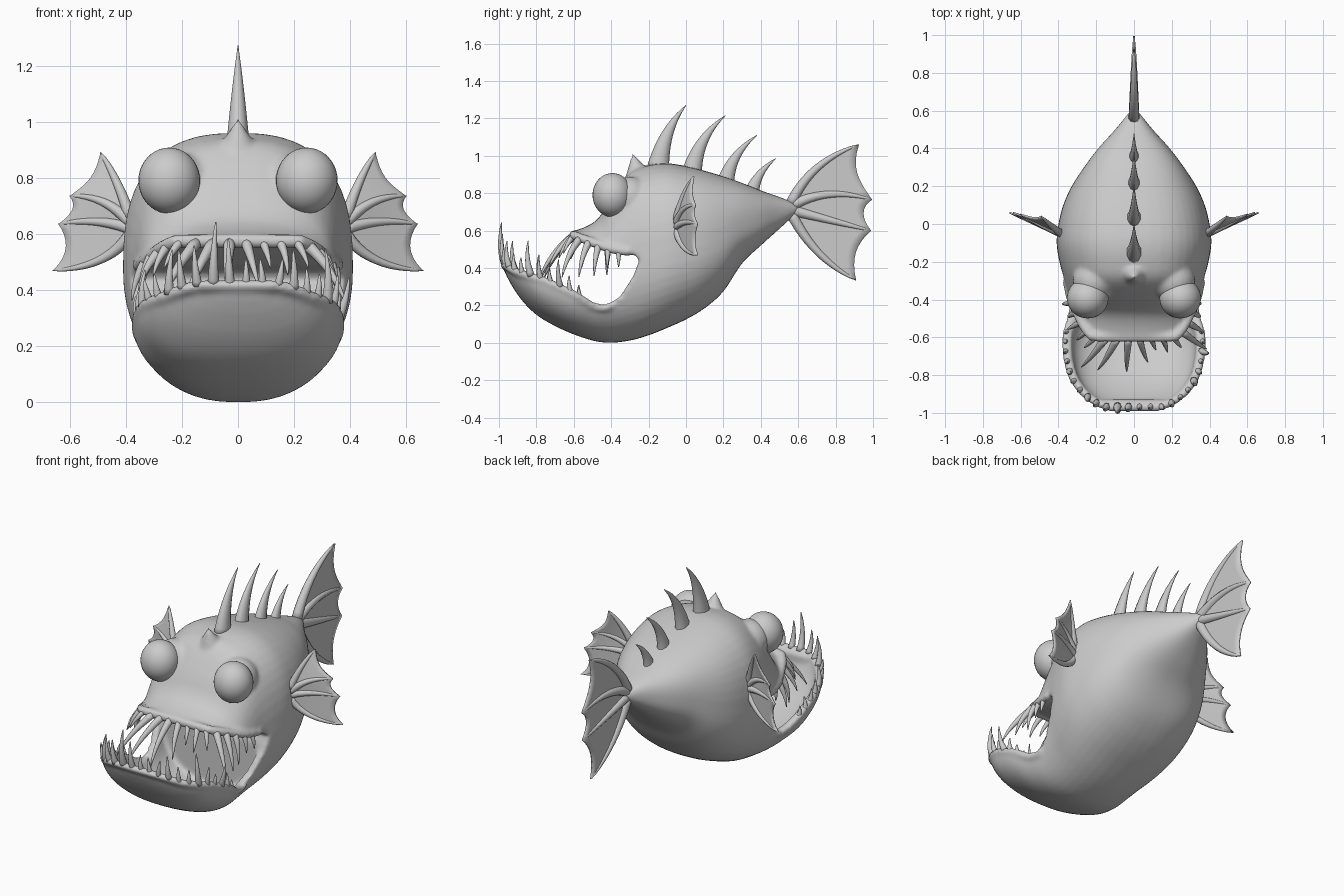
import bpy, bmesh, math, random
from mathutils import Vector

random.seed(11)
if "Cube" in bpy.data.objects:
    bpy.data.objects.remove(bpy.data.objects["Cube"])

grey = bpy.data.materials.new("plain grey")
grey.use_nodes = True
grey.diffuse_color = (0.6, 0.6, 0.6, 1)
grey.node_tree.nodes["Principled BSDF"].inputs["Base Color"].default_value = (0.6, 0.6, 0.6, 1)


def finish(bm, name):
    bmesh.ops.recalc_face_normals(bm, faces=bm.faces)
    for f in bm.faces:
        f.smooth = True
    me = bpy.data.meshes.new(name)
    bm.to_mesh(me)
    bm.free()
    me.materials.append(grey)
    ob = bpy.data.objects.new(name, me)
    bpy.context.scene.collection.objects.link(ob)
    return ob


def skin(bm, rings):
    """Bridge closed rings of points and cap both ends."""
    vs = [[bm.verts.new(p) for p in r] for r in rings]
    n = len(vs[0])
    for a, b in zip(vs, vs[1:]):
        for i in range(n):
            j = (i + 1) % n
            bm.faces.new((a[i], a[j], b[j], b[i]))
    bm.faces.new(vs[0])
    bm.faces.new(vs[-1])


def bezier(a, b, c, t):
    return Vector(a) * (1 - t) ** 2 + Vector(b) * 2 * t * (1 - t) + Vector(c) * t * t


def tube(bm, pts, radii, squash=1.0, sides=10):
    """Sweep a round section along points; squash narrows it across x."""
    rings = []
    for i, p in enumerate(pts):
        d = (pts[min(i + 1, len(pts) - 1)] - pts[max(i - 1, 0)]).normalized()
        u = d.cross(Vector((1, 0, 0)))
        u = (u if u.length > 0.2 else d.cross(Vector((0, 0, 1)))).normalized()
        v = d.cross(u)
        ang = [2 * math.pi * k / sides for k in range(sides)]
        rings.append([p + radii[i] * (u * math.cos(a) + v * squash * math.sin(a)) for a in ang])
    skin(bm, rings)


def spike(bm, a, b, c, r, squash=1.0, steps=8, power=0.8):
    ts = [i / steps for i in range(steps + 1)]
    tube(bm, [bezier(a, b, c, t) for t in ts], [r * (1 - t) ** power + 0.002 for t in ts], squash)


# Body stations from tail to chin: y, top, bottom, half width
STATIONS = [(.60, .74, .70, .02), (.5, .78, .61, .10), (.4, .815, .52, .19), (.3, .855, .425, .265),
            (.2, .89, .275, .33), (.1, .92, .185, .375), (0, .945, .125, .40), (-.1, .96, .08, .41),
            (-.2, .95, .04, .395), (-.3, .91, .012, .37), (-.4, .78, 0, .355), (-.45, .69, .003, .353),
            (-.5, .64, .012, .357), (-.6, .60, .045, .375), (-.7, .6, .09, .37), (-.8, .6, .15, .345),
            (-.88, .6, .23, .295), (-.94, .6, .32, .225), (-.97, .59, .38, .16), (-.985, .57, .42, .10)]
UPPER_POWER, LOWER_POWER = 2.6, 2.35


def station(y):
    """Smoothly interpolated top, bottom and half width."""
    last = len(STATIONS) - 1
    k = next((i for i in range(last) if STATIONS[i + 1][0] <= y), last - 1)
    q = [STATIONS[max(0, min(last, k + d))] for d in (-1, 0, 1, 2)]
    span = q[1][0] - q[2][0]
    t = (q[1][0] - y) / span
    out = []
    for c in (1, 2, 3):
        m = [(q[i + 1][c] - q[i - 1][c]) / (q[i - 1][0] - q[i + 1][0]) * span for i in (1, 2)]
        out.append((2*t**3 - 3*t**2 + 1) * q[1][c] + (t**3 - 2*t*t + t) * m[0]
                   + (3*t*t - 2*t**3) * q[2][c] + (t**3 - t*t) * m[1])
    return out


def half_width(y, z):
    top, bot, w = station(y)
    mid = bot + 0.45 * (top - bot)
    power = UPPER_POWER if z > mid else LOWER_POWER
    e = (z - mid) / ((top if z > mid else bot) - mid)
    return w * max(0, 1 - min(1, e) ** power) ** (1 / power)


def loft(name, y0, y1, inset=0.0, ceiling=9.0, steps=70, sides=48):
    rings = []
    for i in range(steps + 1):
        y = y0 + (y1 - y0) * i / steps
        top, bot, w = station(y)
        mid, ring = bot + 0.45 * (top - bot), []
        for k in range(sides):
            a = 2 * math.pi * k / sides
            c, s = math.cos(a), math.sin(a)
            power = 2 / (UPPER_POWER if s > 0 else LOWER_POWER)
            x = math.copysign(abs(c) ** power, c) * (w - inset)
            h = (top if s > 0 else bot + inset) - mid
            ring.append((x, y, min(ceiling, mid + abs(s) ** power * h)))
        rings.append(ring)
    bm = bmesh.new()
    skin(bm, rings)
    return finish(bm, name)


# Mouth outline seen from the side: y, z
LOWER = [(-1.1, .45), (-.97, .43), (-.9, .39), (-.75, .345), (-.6, .275), (-.5, .21),
         (-.43, .195), (-.35, .25), (-.28, .36), (-.25, .44)]
UPPER = [(-.27, .47), (-.4, .49), (-.5, .525), (-.58, .555), (-.62, .57)]


def height(line, y):
    pts = sorted(line)
    for a, b in zip(pts, pts[1:]):
        if y <= b[0]:
            return a[1] + (b[1] - a[1]) * (y - a[0]) / (b[0] - a[0])
    return pts[-1][1]


def lip_path(line, back, front, count, shift=0.0):
    """Evenly spaced points round a lip, from one corner to the other."""
    side = []
    for i in range(60):
        y = back + (front - back) * i / 59
        z = height(line, y)
        side.append(Vector((half_width(y, z) - 0.015, y, z + shift)))
    raw = side + [Vector((-p.x, p.y, p.z)) for p in reversed(side)]
    dist = [0]
    for a, b in zip(raw, raw[1:]):
        dist.append(dist[-1] + (b - a).length)
    out = []
    for i in range(count):
        d = dist[-1] * i / (count - 1)
        k = next(j for j in range(1, len(dist)) if dist[j] >= d - 1e-6)
        out.append(raw[k - 1].lerp(raw[k], (d - dist[k - 1]) / max(1e-6, dist[k] - dist[k - 1])))
    return out


# Body with the mouth and the hollow jaw cut out
body = loft("body", .60, -.985)
cavity = loft("jaw_cavity", -.27, -.93, inset=.045, ceiling=.43)
bm = bmesh.new()
outline = LOWER + UPPER + [(-.625, 1.2), (-1.1, 1.2)]
skin(bm, [[(x, y, z) for y, z in outline] for x in (-1, 1)])
mouth = finish(bm, "mouth_cutter")
for cutter in (mouth, cavity):
    cutter.hide_render = True
    mod = body.modifiers.new("cut", "BOOLEAN")
    mod.operation, mod.object, mod.solver = "DIFFERENCE", cutter, "EXACT"
cut = bpy.data.meshes.new_from_object(body.evaluated_get(bpy.context.evaluated_depsgraph_get()))
body.modifiers.clear()

# Lips, eye sockets and the small head crest blended into the body
bm = bmesh.new()
bm.from_mesh(cut)
for line, back, front, r, shift in ((LOWER, -.40, -.97, .022, -.014), (UPPER, -.30, -.60, .026, .012)):
    path = lip_path(line, back, front, 60, shift)
    tube(bm, path, [r] * len(path))
for s in (-1, 1):
    res = bmesh.ops.create_uvsphere(bm, u_segments=24, v_segments=16, radius=.115)
    for v in res["verts"]:
        v.co += Vector((s * .21, -.30, .775))
spike(bm, (0, -.25, .87), (0, -.27, .94), (0, -.285, 1.015), .085, 1.1, power=1)
bm.to_mesh(body.data)
bm.free()
for cutter in (mouth, cavity):
    bpy.data.objects.remove(cutter)
mod = body.modifiers.new("blend", "REMESH")
mod.mode, mod.voxel_size, mod.use_smooth_shade = "VOXEL", .011, True
mod = body.modifiers.new("soften", "SMOOTH")
mod.factor, mod.iterations = .5, 8

# Eyes
for s, side in ((1, "left"), (-1, "right")):
    bm = bmesh.new()
    bmesh.ops.create_uvsphere(bm, u_segments=32, v_segments=20, radius=.11)
    for v in bm.verts:
        v.co = Vector((v.co.x + s * .245, v.co.y * .97 - .393, v.co.z * 1.07 + .79))
    finish(bm, side + "_eye")

# Teeth: upper ones lean out and hang, lower ones stand up
for name, line, back, front, count, up in (("upper_teeth", UPPER, -.36, -.60, 18, -1),
                                           ("lower_teeth", LOWER, -.57, -.965, 24, 1)):
    bm = bmesh.new()
    for i, p in enumerate(lip_path(line, back, front, count)):
        out = Vector((p.x, p.y + .35, 0)).normalized()
        ahead = max(0, min(1, (back - p.y) / (back - front)))
        size = (.06 + .06 * ahead) * random.choice((.7, .9, 1.1, 1.3, 1.8))
        lean = .75 * ahead + .1 if up < 0 else .1
        rise = Vector((random.uniform(-.2, .2), 0, up))
        knee = p + size * .55 * (out * (lean + .25) + rise * .7)
        spike(bm, p - rise * .01, knee, p + size * (out * lean + rise), .011 + size * .045)
    finish(bm, name)

# Back spines
for i, (y, z, ty, tz, r) in enumerate(((-.15, .93, 0, 1.27, .058), (.03, .90, .21, 1.215, .053),
                                       (.21, .85, .38, 1.11, .045), (.35, .80, .48, .985, .038))):
    bm = bmesh.new()
    spike(bm, (0, y, z), (0, y + .03, z + (tz - z) * .62), (0, ty, tz), r, .7, 12, 1.05)
    finish(bm, "back_spine_%d" % (i + 1))


def fin(name, rays, thick, scallop, ray_r):
    """Webbed fin: tapered rays with a scalloped membrane between them."""
    bm = bmesh.new()
    for a, b, c in rays:
        spike(bm, a, b, c, ray_r, 1.0, 12, .6)
    for r0, r1 in zip(rays, rays[1:]):
        sheets = []
        for side in (-1, 1):
            grid = []
            for i in range(9):
                u = i / 8
                end = 1 - scallop * 4 * u * (1 - u)
                col = [bezier(*r0, end * j / 10).lerp(bezier(*r1, end * j / 10), u) for j in range(11)]
                grid.append([bm.verts.new(p + Vector(thick) * side) for p in col])
            for g, h in zip(grid, grid[1:]):
                for j in range(10):
                    q = (g[j], g[j + 1], h[j + 1], h[j])
                    bm.faces.new(q if side > 0 else q[::-1])
            sheets.append(grid)
        lo, hi = sheets
        for i in range(8):
            bm.faces.new((lo[i][-1], lo[i + 1][-1], hi[i + 1][-1], hi[i][-1]))
    bmesh.ops.remove_doubles(bm, verts=bm.verts, dist=.0001)
    return finish(bm, name)


# Tail fin
fin("tail_fin", [((0, .56, .74), (0, .66, .97), (0, .925, 1.06)),
                 ((0, .56, .73), (0, .75, .84), (0, .995, .765)),
                 ((0, .56, .71), (0, .75, .66), (0, .99, .60)),
                 ((0, .56, .70), (0, .68, .45), (0, .91, .335))], (.005, 0, 0), .09, .028)

# Side fins
for s, side in ((1, "left"), (-1, "right")):
    rays = [((.385, -.05, .66), (.43, -.02, .80), (.49, .04, .89)),
            ((.385, -.05, .64), (.47, -.02, .74), (.60, .05, .735)),
            ((.385, -.05, .62), (.50, 0, .66), (.64, .06, .635)),
            ((.385, -.05, .60), (.46, -.02, .48), (.66, .06, .47))]
    fin(side + "_side_fin", [[(s * x, y, z) for x, y, z in r] for r in rays], (0, .005, 0), .11, .02)
